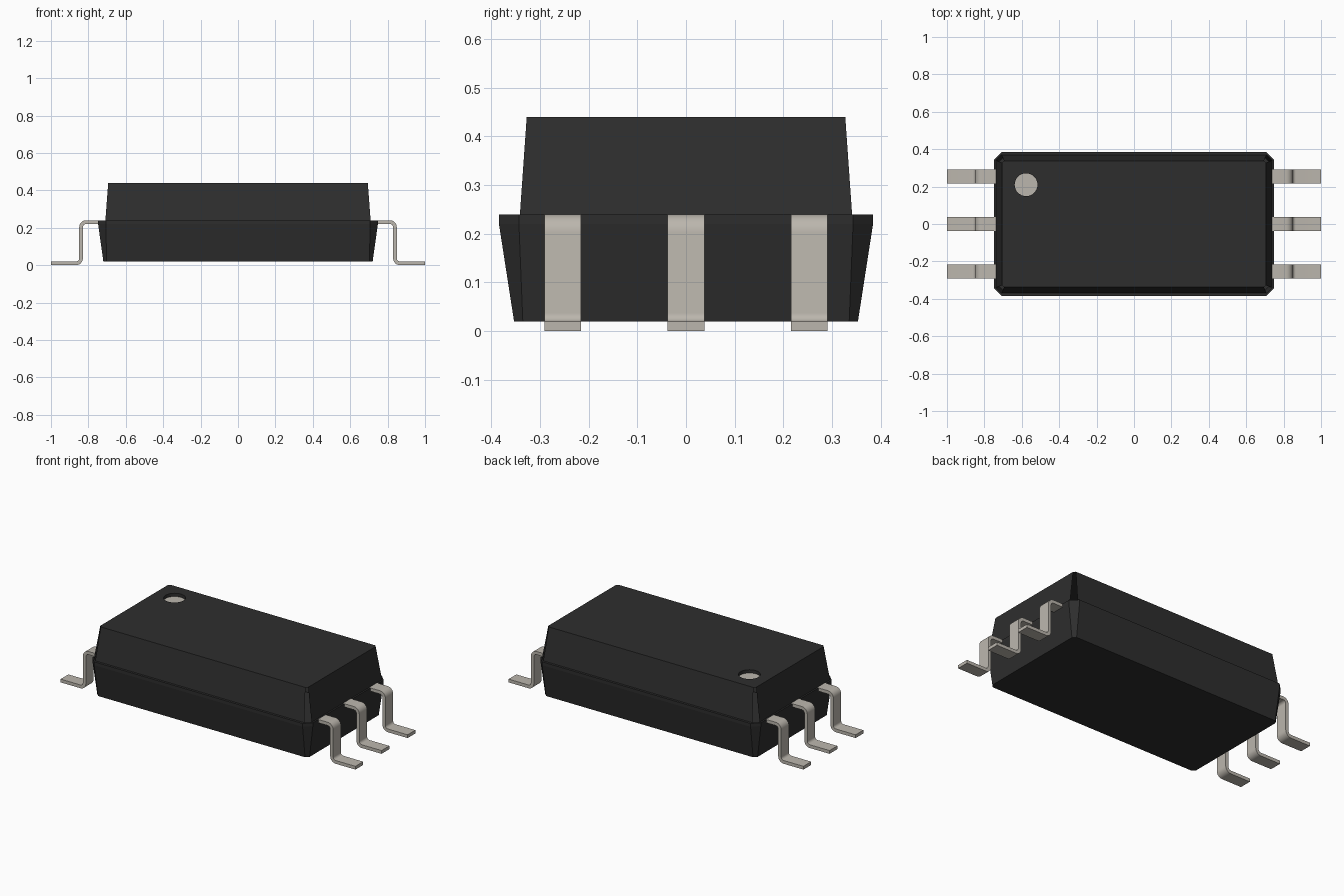
import bpy, bmesh
from math import cos, sin, pi, radians
from mathutils import Vector

cube = bpy.data.objects.get("Cube")
if cube:
    bpy.data.objects.remove(cube, do_unlink=True)


def material(name, rgb):
    m = bpy.data.materials.new(name)
    m.use_nodes = True
    m.diffuse_color = (*rgb, 1)
    m.node_tree.nodes["Principled BSDF"].inputs["Base Color"].default_value = (*rgb, 1)
    return m


black = material("black plastic", (0.027, 0.027, 0.027))
metal = material("dull tin", (0.50, 0.47, 0.42))


def make_object(name, bm, *mats):
    mesh = bpy.data.meshes.new(name)
    bm.to_mesh(mesh)
    bm.free()
    ob = bpy.data.objects.new(name, mesh)
    bpy.context.collection.objects.link(ob)
    for m in mats:
        mesh.materials.append(m)
    return ob


def ring(bm, hx, hy, chamfer, z):
    """Rectangle with cut corners, counter-clockwise; even sides are straight."""
    a, b = hx - chamfer, hy - chamfer
    pts = [(-a, -hy), (a, -hy), (hx, -b), (hx, b),
           (a, hy), (-a, hy), (-hx, b), (-hx, -b)]
    return [bm.verts.new((x, y, z)) for x, y in pts]


def bridge(bm, low, high, step=1):
    n = len(low)
    for i in range(0, n, step):
        j = (i + 1) % n
        bm.faces.new((low[i], low[j], high[j], high[i]))


# Package body: tapered lower half, parting band, ledge and tapered upper half
bm = bmesh.new()
bottom = ring(bm, 0.72, 0.353, 0.018, 0.02)
band_low = ring(bm, 0.748, 0.384, 0.041, 0.22)
band_high = ring(bm, 0.748, 0.384, 0.041, 0.24)
shoulder = ring(bm, 0.738, 0.37, 0.029, 0.24)
top = ring(bm, 0.705, 0.338, 0.011, 0.44)
bm.faces.new(bottom[::-1])
bridge(bm, bottom, band_low)
bridge(bm, band_low, band_high)
bridge(bm, band_high, shoulder)
bridge(bm, shoulder, top, 2)      # upper corner slits stay open

# Top face with a round recess marking the first lead
SIDES, R = 32, 0.061
rim, floor = [[bm.verts.new((-0.577 + R * cos(2 * pi * i / SIDES),
                             0.21 + R * sin(2 * pi * i / SIDES), z))
               for i in range(SIDES)] for z in (0.44, 0.42)]
edges = []
for loop in (top, rim):
    for i, v in enumerate(loop):
        w = loop[(i + 1) % len(loop)]
        edges.append(bm.edges.get((v, w)) or bm.edges.new((v, w)))
filled = bmesh.ops.triangle_fill(bm, edges=edges, use_beauty=True, normal=(0, 0, 1))
for f in filled["geom"]:
    if isinstance(f, bmesh.types.BMFace):
        f.normal_update()
        if f.normal.z < 0:
            f.normal_flip()
bridge(bm, rim[::-1], floor[::-1])
marker = bm.faces.new(floor)
marker.material_index = 1
make_object("package_body", bm, black, metal)


# Bent leads: centre line with rounded bends, given thickness and width
def centre_line():
    r, steps = 0.027, 6
    path = [Vector((0.735, 0.23))]
    for k in range(steps + 1):
        a = radians(90 - 90 * k / steps)
        path.append(Vector((0.839 - r + r * cos(a), 0.23 - r + r * sin(a))))
    for k in range(steps + 1):
        a = radians(180 + 90 * k / steps)
        path.append(Vector((0.839 + r + r * cos(a), 0.01 + r + r * sin(a))))
    path.append(Vector((1.0, 0.01)))
    return path


def lead(name, side, y, half_width=0.0375, half_thick=0.01):
    path = centre_line()
    bm = bmesh.new()
    rows = []
    for i, p in enumerate(path):
        d = (path[min(i + 1, len(path) - 1)] - path[max(i - 1, 0)]).normalized()
        if i in (0, 1, len(path) - 2, len(path) - 1):
            d = Vector((1, 0))
        n = Vector((-d.y, d.x)) * half_thick
        rows.append([bm.verts.new((side * q.x, y + w, q.y)) for q, w in
                     ((p + n, -half_width), (p + n, half_width),
                      (p - n, half_width), (p - n, -half_width))])
    for a, b in zip(rows, rows[1:]):
        bridge(bm, a, b)
    bm.faces.new(rows[0])
    bm.faces.new(rows[-1][::-1])
    bmesh.ops.recalc_face_normals(bm, faces=bm.faces)
    ob = make_object(name, bm, metal)
    bpy.ops.object.select_all(action="DESELECT")
    bpy.context.view_layer.objects.active = ob
    ob.select_set(True)
    bpy.ops.object.shade_smooth_by_angle(angle=radians(35))


for side, side_name in ((1, "left"), (-1, "right")):
    for y, place in ((-0.253, "front"), (0, "middle"), (0.253, "back")):
        lead(f"{side_name}_{place}_lead", side, y)
